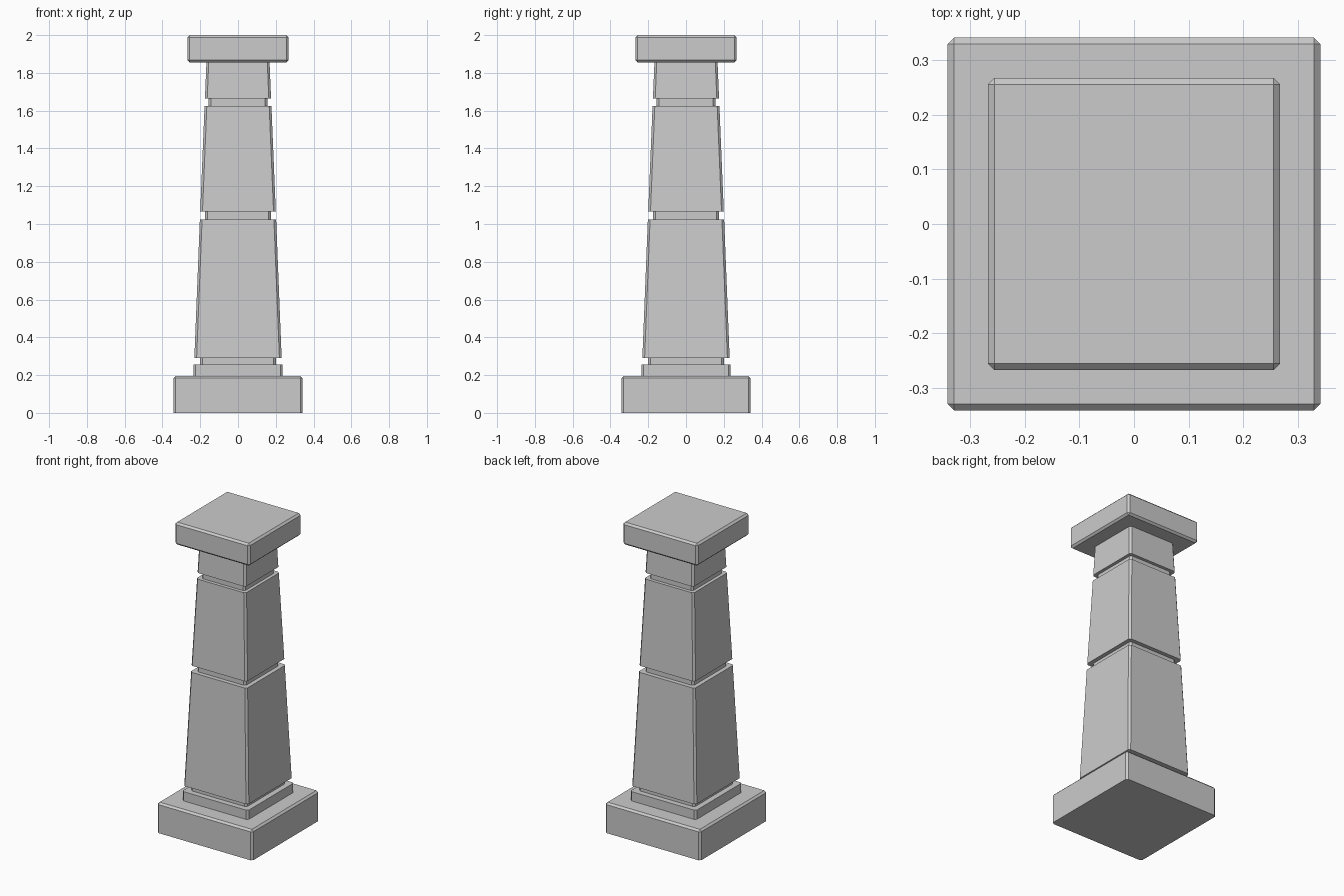
import bpy, bmesh

if "Cube" in bpy.data.objects:
    bpy.data.objects.remove(bpy.data.objects["Cube"])

C = 0.012  # corner chamfer width


def loft(name, profile):
    """Stack chamfered-square sections given as (half width, height, corner cut)."""
    bm = bmesh.new()
    rings = []
    for h, z, c in profile:
        k = h - c
        pts = [(k, -h), (h, -k), (h, k), (k, h), (-k, h), (-h, k), (-h, -k), (-k, -h)]
        rings.append([bm.verts.new((x, y, z)) for x, y in pts])
    for a, b in zip(rings, rings[1:]):
        for i in range(8):
            j = (i + 1) % 8
            bm.faces.new((a[i], a[j], b[j], b[i]))
    bm.faces.new(rings[0][::-1])
    bm.faces.new(rings[-1])
    # sharp-cornered sections collapse into bevel triangles
    bmesh.ops.remove_doubles(bm, verts=bm.verts, dist=1e-5)
    bmesh.ops.recalc_face_normals(bm, faces=bm.faces)
    mesh = bpy.data.meshes.new(name)
    bm.to_mesh(mesh)
    bm.free()
    obj = bpy.data.objects.new(name, mesh)
    bpy.context.collection.objects.link(obj)
    return obj


# Square foot: bevelled on top and at the corners, flat underneath
loft("base", [(0.342, 0, C), (0.342, 0.184, C), (0.33, 0.196, 0)])

# Low step on the foot
loft("plinth", [(0.236, 0.196, C), (0.236, 0.256, C)])

# Tapered shaft with three recessed joints
loft("shaft", [
    (0.2, 0.256, C), (0.2, 0.291, C),
    (0.231, 0.291, C), (0.202, 1.024, C),
    (0.174, 1.024, C), (0.174, 1.066, C),
    (0.2, 1.066, C), (0.177, 1.625, C),
    (0.155, 1.625, C), (0.155, 1.664, C),
    (0.175, 1.664, C), (0.167, 1.856, C),
])

# Square cap, bevelled on all edges
loft("capital", [(0.256, 1.855, 0), (0.268, 1.867, C), (0.268, 1.988, C), (0.256, 2.0, 0)])
